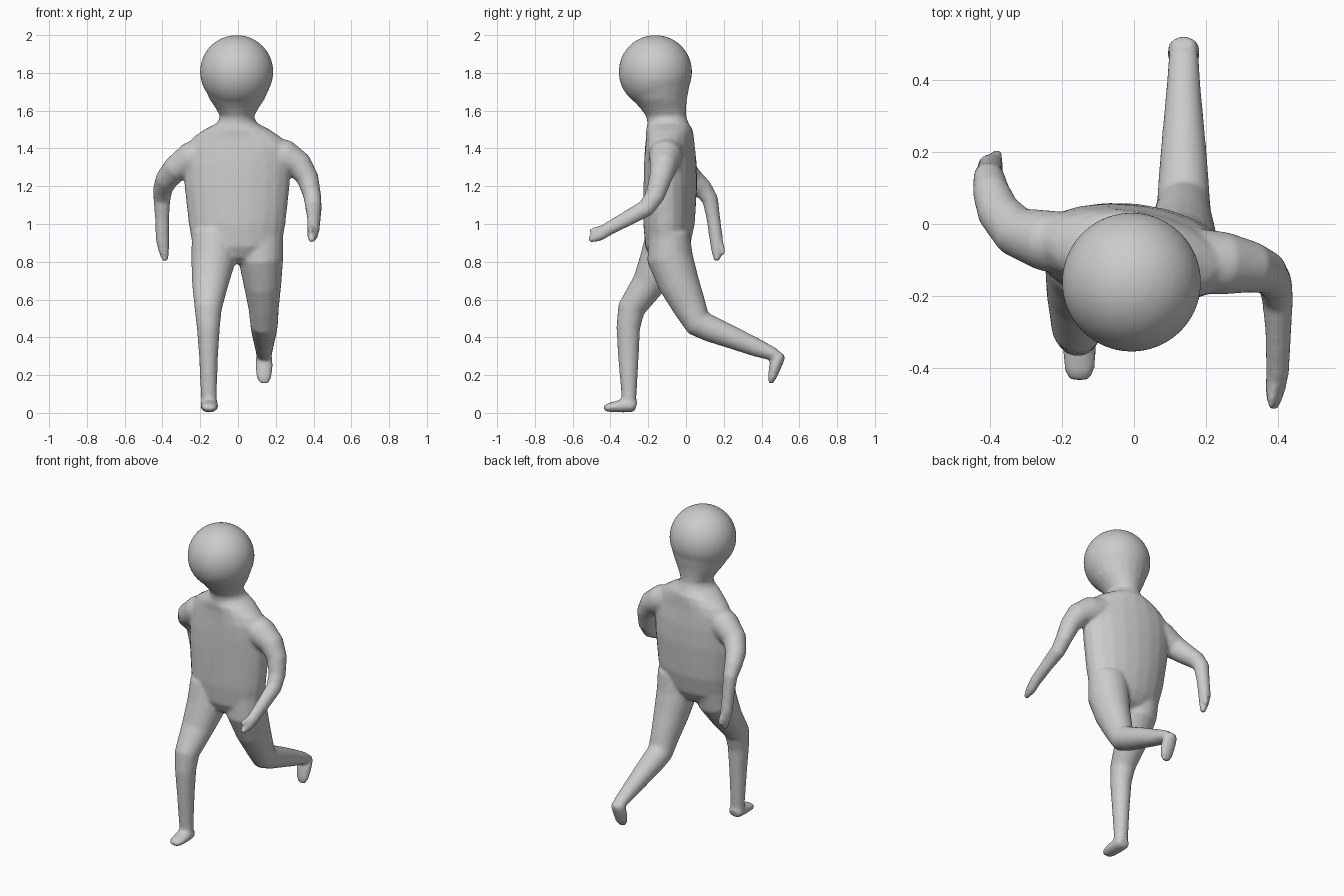
import bpy, bmesh, math
from mathutils import Vector, Matrix

bm = bmesh.new()
N = 20


def skin(rings):
    """Join a list of point rings into a closed tube."""
    vs = [[bm.verts.new(p) for p in r] for r in rings]
    for a, b in zip(vs, vs[1:]):
        for i in range(N):
            j = (i + 1) % N
            bm.faces.new((a[i], a[j], b[j], b[i]))
    bm.faces.new(vs[0][::-1])
    bm.faces.new(vs[-1])


def ring(c, u, v, a, b):
    return [c + u * a * math.cos(t) + v * b * math.sin(t)
            for t in (2 * math.pi * i / N for i in range(N))]


def limb(path, side=(1, 0, 0)):
    """Tube along (x, y, z, half width, half depth) stations."""
    pts = [Vector(p[:3]) for p in path]
    u, rings = Vector(side), []
    for i, p in enumerate(path):
        d0 = (pts[i] - pts[max(i - 1, 0)]).normalized()
        d1 = (pts[min(i + 1, len(pts) - 1)] - pts[i]).normalized()
        t = (d0 + d1).normalized()
        u = (u - t * u.dot(t)).normalized()
        rings.append(ring(pts[i], u, t.cross(u), p[3], p[4]))
    skin(rings)


# torso and neck: z, centre y, half width, half depth, twist in degrees
torso = [(.79, -.10, .10, .04, 0), (.82, -.10, .18, .085, 0), (.88, -.098, .235, .118, -2),
         (1.0, -.09, .257, .136, -4), (1.2, -.083, .28, .14, -6), (1.32, -.083, .285, .135, -8),
         (1.41, -.085, .275, .125, -10), (1.46, -.085, .235, .122, -10),
         (1.50, -.088, .175, .122, -10), (1.535, -.095, .105, .11, -6),
         (1.57, -.105, .09, .106, 0), (1.61, -.12, .112, .12, 0),
         (1.66, -.14, .145, .145, 0), (1.72, -.155, .172, .172, 0)]
skin([ring(Vector((-.005, cy, z)),
           Vector((math.cos(math.radians(w)), math.sin(math.radians(w)), 0)),
           Vector((-math.sin(math.radians(w)), math.cos(math.radians(w)), 0)), a, b)
      for z, cy, a, b, w in torso])

# head
bmesh.ops.create_uvsphere(bm, u_segments=40, v_segments=24, radius=.194,
                          matrix=Matrix.Translation((-.007, -.162, 1.806)))

# forward leg and foot
limb([(-.125, -.10, .95, .12, .11), (-.13, -.13, .81, .118, .115), (-.148, -.20, .68, .096, .088),
      (-.158, -.29, .55, .072, .073), (-.157, -.306, .45, .061, .063), (-.156, -.305, .3, .05, .055),
      (-.155, -.302, .12, .043, .042), (-.152, -.302, .03, .042, .036)])
limb([(-.152, -.264, .034, .034, .024), (-.152, -.285, .04, .046, .038),
      (-.152, -.345, .036, .048, .034), (-.152, -.41, .028, .042, .024),
      (-.152, -.436, .024, .026, .012)])

# trailing leg and foot
limb([(.12, -.09, .95, .12, .11), (.12, -.085, .82, .12, .122), (.13, -.035, .68, .1, .108),
      (.136, .025, .55, .08, .087), (.138, .065, .475, .074, .076), (.138, .13, .445, .07, .07),
      (.138, .25, .397, .06, .06), (.138, .38, .343, .048, .048), (.138, .47, .308, .042, .034)])
limb([(.138, .506, .317, .03, .02), (.138, .491, .295, .044, .034), (.138, .472, .245, .046, .033),
      (.138, .455, .185, .04, .022), (.138, .448, .155, .022, .01)])

# forward arm, hand and thumb
limb([(.16, -.10, 1.38, .09, .09), (.25, -.11, 1.355, .088, .09), (.325, -.12, 1.31, .072, .072),
      (.37, -.135, 1.24, .06, .058), (.393, -.165, 1.15, .052, .047), (.4, -.21, 1.085, .047, .043),
      (.402, -.30, 1.035, .042, .036), (.4, -.41, .975, .036, .032),
      (.394, -.46, .942, .034, .028), (.388, -.515, .913, .016, .014)], (0, 1, 0))
limb([(.395, -.42, .982, .018, .018), (.385, -.475, .972, .016, .015),
      (.38, -.512, .963, .01, .01)])

# trailing arm, hand and thumb
limb([(-.16, -.06, 1.38, .09, .09), (-.25, -.045, 1.345, .085, .088), (-.33, -.02, 1.292, .07, .07),
      (-.378, .035, 1.235, .06, .06), (-.398, .09, 1.185, .052, .052), (-.403, .128, 1.13, .042, .046),
      (-.402, .145, 1.03, .036, .038), (-.4, .16, .92, .036, .036),
      (-.393, .163, .86, .03, .028), (-.385, .163, .802, .016, .014)], (0, 1, 0))
limb([(-.392, .175, .92, .018, .018), (-.382, .192, .87, .016, .015),
      (-.38, .2, .838, .01, .01)])

bmesh.ops.recalc_face_normals(bm, faces=bm.faces[:])
me = bpy.data.meshes.new("running_figure")
bm.to_mesh(me)
bm.free()
body = bpy.data.objects.new("running_figure", me)
bpy.context.collection.objects.link(body)

# blend all parts into one continuous skin
rm = body.modifiers.new("one_skin", 'REMESH')
rm.mode = 'VOXEL'
rm.voxel_size = .01
rm.use_smooth_shade = True
sm = body.modifiers.new("soften", 'SMOOTH')
sm.factor = .5
sm.iterations = 6
